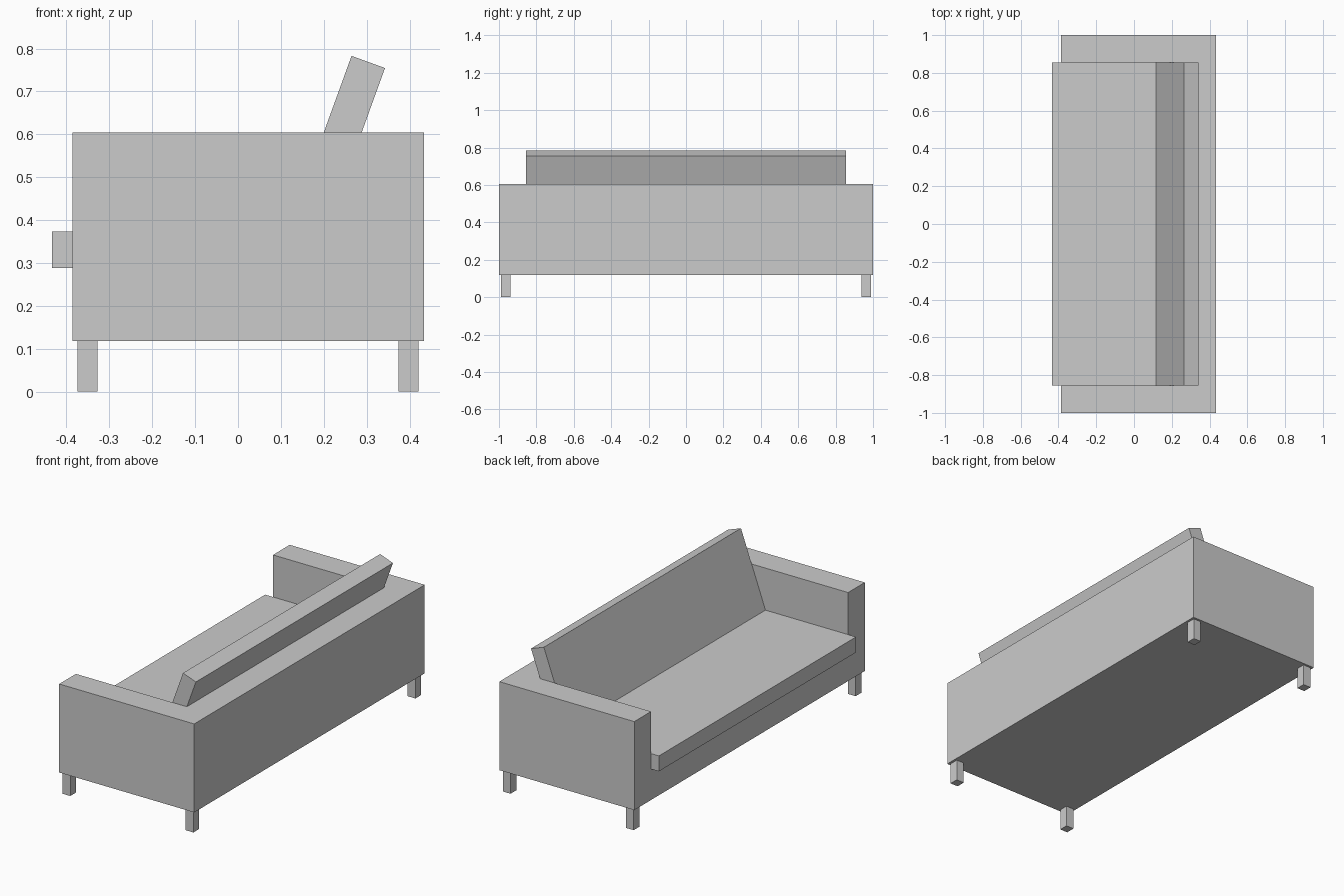
import bpy
import bmesh
from mathutils import Matrix, Vector

cube = bpy.data.objects.get("Cube")
if cube:
    bpy.data.objects.remove(cube, do_unlink=True)

# One upholstery colour throughout
GREY = (0.6, 0.6, 0.6, 1.0)
mat = bpy.data.materials.new("plain grey")
mat.use_nodes = True
mat.diffuse_color = GREY
mat.node_tree.nodes["Principled BSDF"].inputs["Base Color"].default_value = GREY

# Shared dimensions
BACK, FRONT = 0.434, -0.386
HALF = 1.0
INNER = 0.855
BACKREST_X = 0.288
LEG_TOP, BASE_TOP, SEAT_TOP, ARM_TOP = 0.118, 0.288, 0.373, 0.604


def box_mesh(lo, hi):
    lo, hi = Vector(lo), Vector(hi)
    bm = bmesh.new()
    place = Matrix.Translation((lo + hi) / 2) @ Matrix.Diagonal((*(hi - lo), 1))
    bmesh.ops.create_cube(bm, size=1, matrix=place)
    return bm


def finish(bm, name):
    bmesh.ops.recalc_face_normals(bm, faces=bm.faces[:])
    mesh = bpy.data.meshes.new(name)
    bm.to_mesh(mesh)
    bm.free()
    mesh.materials.append(mat)
    obj = bpy.data.objects.new(name, mesh)
    bpy.context.collection.objects.link(obj)
    return obj


# Frame: a base slab whose U-shaped border is raised into arms and back
bm = box_mesh((FRONT, -HALF, LEG_TOP), (BACK, HALF, BASE_TOP))
cuts = [((0, INNER, 0), (0, 1, 0)), ((0, -INNER, 0), (0, 1, 0)),
        ((BACKREST_X, 0, 0), (1, 0, 0))]
for point, normal in cuts:
    bmesh.ops.bisect_plane(bm, geom=bm.verts[:] + bm.edges[:] + bm.faces[:],
                           plane_co=point, plane_no=normal)
bm.normal_update()
border = []
for face in bm.faces:
    c = face.calc_center_median()
    if face.normal.z > 0.9 and (abs(c.y) > INNER or c.x > BACKREST_X):
        border.append(face)
raised = bmesh.ops.extrude_face_region(bm, geom=border)["geom"]
bmesh.ops.translate(bm, vec=(0, 0, ARM_TOP - BASE_TOP),
                    verts=[v for v in raised if isinstance(v, bmesh.types.BMVert)])
bmesh.ops.dissolve_limit(bm, angle_limit=0.01, verts=bm.verts[:], edges=bm.edges[:])
finish(bm, "sofa_frame")

# Seat cushion, overhanging the front
finish(box_mesh((-0.434, -INNER, BASE_TOP), (BACKREST_X, INNER, SEAT_TOP)),
       "seat_cushion")

# Back cushion: a slab leaning against the top edge of the back
bm = box_mesh((0, -INNER, 0), (0.083, INNER, 0.436))
lean = Matrix.Translation((0.116, 0, SEAT_TOP)) @ Matrix.Rotation(0.348, 4, "Y")
bm.transform(lean)
# Trim the lower edge where it sinks into the seat
finish(bm, "back_cushion")

# Four square legs
for depth, x in (("front", -0.374), ("back", 0.374)):
    for side, y in (("left", 0.938), ("right", -0.988)):
        finish(box_mesh((x, y, 0), (x + 0.047, y + 0.05, LEG_TOP)),
               f"{depth}_{side}_leg")
